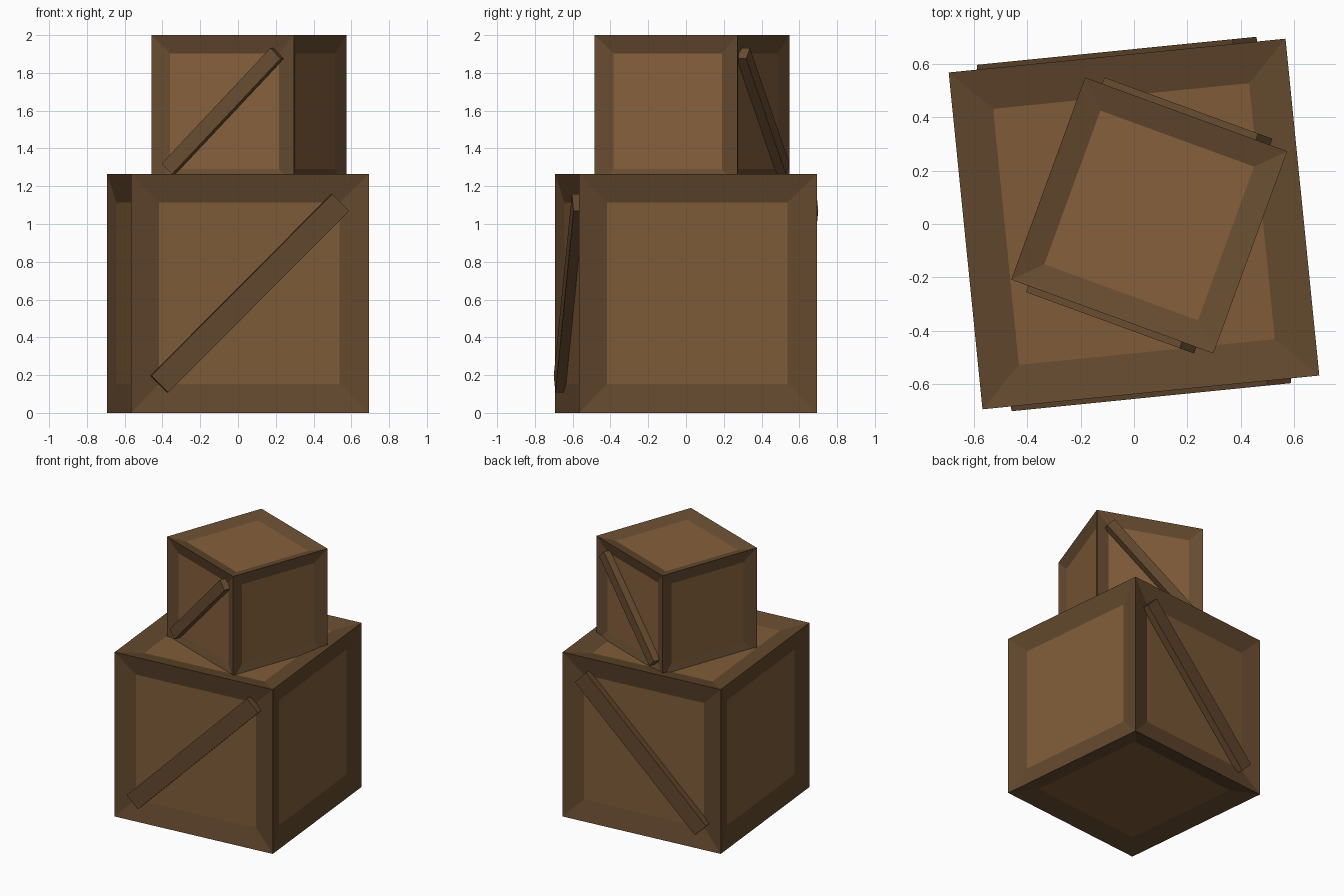
import bpy, bmesh
from math import radians
from mathutils import Matrix

if "Cube" in bpy.data.objects:
    bpy.data.objects.remove(bpy.data.objects["Cube"])


def material(name, rgb):
    m = bpy.data.materials.new(name)
    m.diffuse_color = (*rgb, 1)
    m.use_nodes = True
    m.node_tree.nodes["Principled BSDF"].inputs["Base Color"].default_value = m.diffuse_color
    return m


def add_object(name, bm, mats, place):
    bmesh.ops.recalc_face_normals(bm, faces=bm.faces)
    bm.transform(place)
    mesh = bpy.data.meshes.new(name)
    bm.to_mesh(mesh)
    bm.free()
    for m in mats:
        mesh.materials.append(m)
    obj = bpy.data.objects.new(name, mesh)
    bpy.context.collection.objects.link(obj)


def crate(name, size, centre, angle, recess, proud, frame_mat, panel_mat):
    place = Matrix.Translation(centre) @ Matrix.Rotation(angle, 4, 'Z')

    # box with a recessed panel in every side, leaving a plank frame
    bm = bmesh.new()
    bmesh.ops.create_cube(bm, size=size)
    panels = list(bm.faces)
    bmesh.ops.inset_individual(bm, faces=panels, thickness=0.12 * size,
                               depth=-recess, use_even_offset=True)
    for f in panels:
        f.material_index = 1
    add_object(name + "_body", bm, [frame_mat, panel_mat], place)

    # diagonal braces on front and back, reaching down to the panel
    depth = recess + proud
    for side, sign in (("front", -1), ("back", 1)):
        bm = bmesh.new()
        bmesh.ops.create_cube(bm, size=1)
        y = sign * (size / 2 + proud - depth / 2)
        bm.transform(Matrix.Translation((0, y, 0))
                     @ Matrix.Rotation(radians(-45), 4, 'Y')
                     @ Matrix.Diagonal((1.075 * size, depth, 0.1 * size, 1)))
        add_object(f"{name}_{side}_brace", bm, [frame_mat], place)


# woods
large_frame = material("dark_wood", (0.125, 0.066, 0.027))
large_panel = material("mid_wood", (0.215, 0.108, 0.040))
small_frame = material("dark_wood_small", (0.14, 0.074, 0.031))
small_panel = material("light_wood", (0.24, 0.118, 0.045))

# large crate on the ground, small crate twisted on top and sunk into it
crate("large_crate", 1.266, (0, 0, 0.633), 0.10, 0.034, 0.018,
      large_frame, large_panel)
crate("small_crate", 0.805, (0.057, 0.032, 1.5975), -0.35, 0.028, 0.025,
      small_frame, small_panel)
